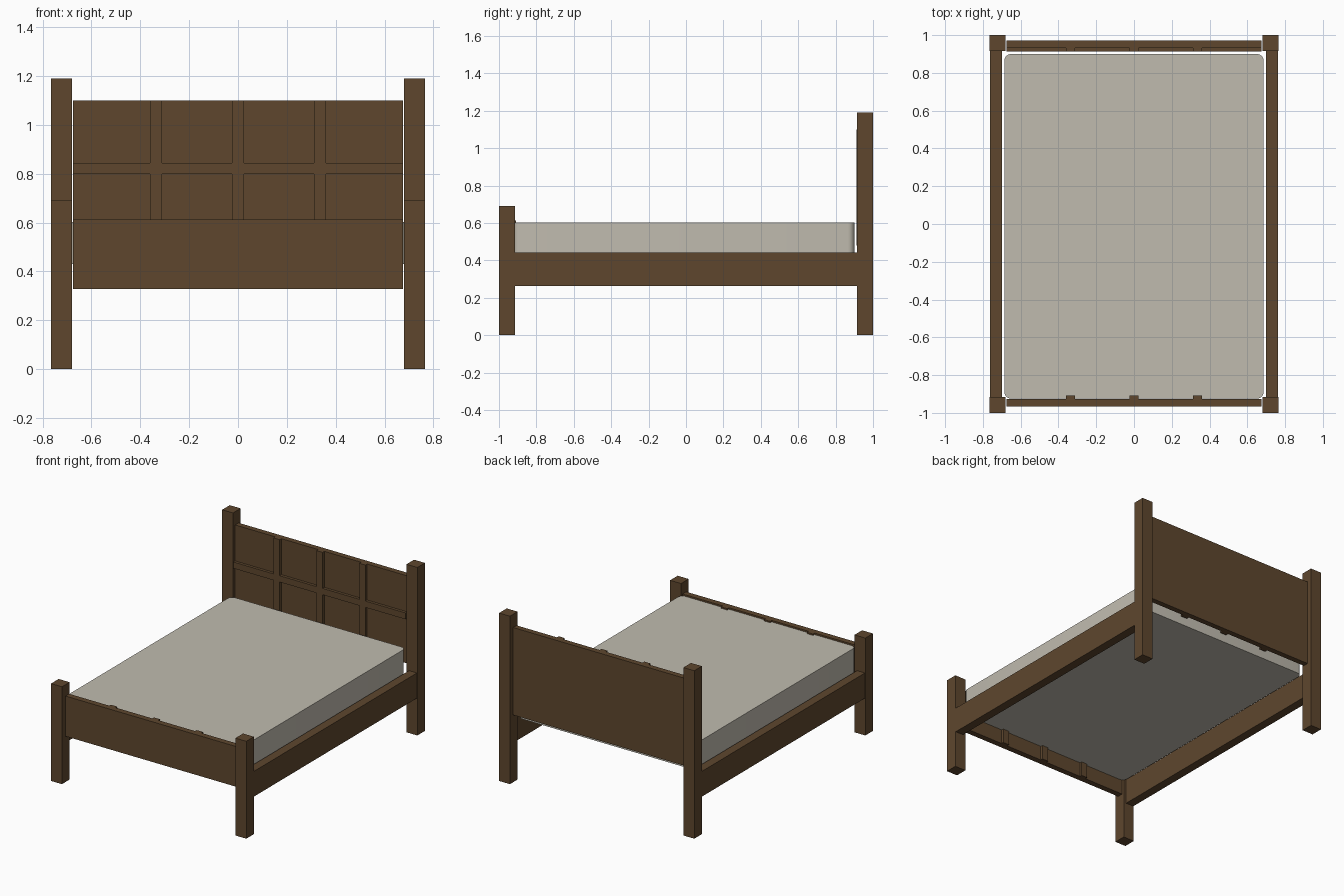
import bpy, bmesh
from mathutils import Vector

cube = bpy.data.objects.get("Cube")
if cube:
    bpy.data.objects.remove(cube, do_unlink=True)


def material(name, rgb):
    m = bpy.data.materials.new(name)
    m.use_nodes = True
    m.diffuse_color = (*rgb, 1)
    bsdf = next(n for n in m.node_tree.nodes if n.type == 'BSDF_PRINCIPLED')
    bsdf.inputs["Base Color"].default_value = (*rgb, 1)
    return m


WOOD = material("brown wood", (0.112, 0.062, 0.027))
FABRIC = material("cream fabric", (0.53, 0.50, 0.43))


def box(name, x, y, z, mat=WOOD):
    """Box spanning the given (min, max) ranges."""
    bm = bmesh.new()
    bmesh.ops.create_cube(bm, size=1)
    for v in bm.verts:
        v.co = Vector([r[0] if c < 0 else r[1] for c, r in zip(v.co, (x, y, z))])
    mesh = bpy.data.meshes.new(name)
    bm.to_mesh(mesh)
    bm.free()
    mesh.materials.append(mat)
    obj = bpy.data.objects.new(name, mesh)
    bpy.context.collection.objects.link(obj)
    return obj


# Posts and side rails, one set on each side
for side, s in (("left", 1), ("right", -1)):
    post_x = sorted((s * 0.68, s * 0.765))
    box(f"{side}_head_post", post_x, (0.915, 1.0), (0, 1.19))
    box(f"{side}_foot_post", post_x, (-1.0, -0.915), (0, 0.69))
    box(f"{side}_side_rail", sorted((s * 0.70, s * 0.762)), (-0.915, 0.915), (0.263, 0.442))

# Headboard and footboard panels
box("headboard_panel", (-0.675, 0.675), (0.932, 0.971), (0.48, 1.10))
box("footboard_panel", (-0.675, 0.675), (-0.967, -0.926), (0.328, 0.613))

# Raised battens on the inner faces
box("headboard_cross_batten", (-0.675, 0.675), (0.912, 0.932), (0.80, 0.845))
for i, x in enumerate((-0.336, 0, 0.336), 1):
    span = (x - 0.024, x + 0.024)
    box(f"headboard_lower_batten_{i}", span, (0.912, 0.932), (0.48, 0.80))
    box(f"headboard_upper_batten_{i}", span, (0.912, 0.932), (0.845, 1.10))
    box(f"footboard_batten_{i}", span, (-0.926, -0.908), (0.328, 0.613))

# Mattress with rounded upright corners
mattress = box("mattress", (-0.686, 0.686), (-0.924, 0.90), (0.43, 0.603), FABRIC)
bm = bmesh.new()
bm.from_mesh(mattress.data)
upright = [e for e in bm.edges if abs(e.verts[0].co.z - e.verts[1].co.z) > 0.1]
bmesh.ops.bevel(bm, geom=upright, offset=0.035, segments=6, profile=0.5, affect='EDGES')
bm.to_mesh(mattress.data)
bm.free()
bpy.ops.object.select_all(action='DESELECT')
mattress.select_set(True)
bpy.context.view_layer.objects.active = mattress
bpy.ops.object.shade_smooth_by_angle(angle=0.6)
